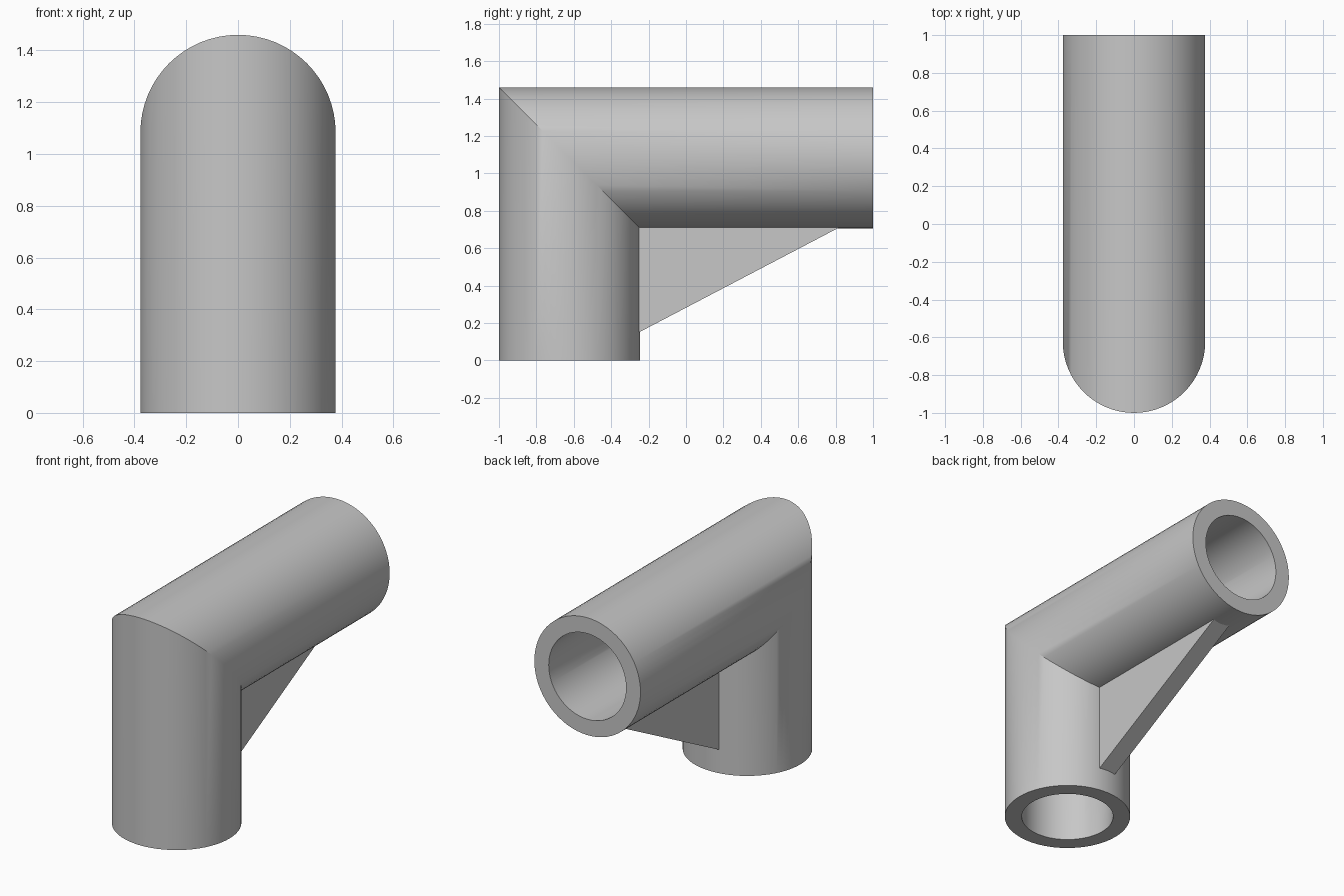
import bpy, bmesh, math

if "Cube" in bpy.data.objects:
    bpy.data.objects.remove(bpy.data.objects["Cube"])

R_OUT, R_IN = 0.377, 0.275      # pipe radii
Y_C, Z_C = -0.623, 1.083        # centre lines of the upright and level arms
SIDES = 64

grey = bpy.data.materials.new("plain grey")
grey.diffuse_color = (0.57, 0.57, 0.57, 1)
grey.use_nodes = True
grey.node_tree.nodes["Principled BSDF"].inputs["Base Color"].default_value = grey.diffuse_color


def make_object(name, bm):
    bmesh.ops.recalc_face_normals(bm, faces=bm.faces)
    mesh = bpy.data.meshes.new(name)
    bm.to_mesh(mesh)
    bm.free()
    mesh.materials.append(grey)
    obj = bpy.data.objects.new(name, mesh)
    bpy.context.collection.objects.link(obj)
    return obj


def ring(bm, radius, place):
    """Circle of points; place is 'foot', 'mitre' or 'mouth'."""
    points = []
    for i in range(SIDES):
        a = 2 * math.pi * i / SIDES
        x, d = radius * math.cos(a), radius * math.sin(a)
        y = 1.0 if place == "mouth" else Y_C + d
        z = 0.0 if place == "foot" else Z_C - d
        points.append(bm.verts.new((x, y, z)))
    return points


# Hollow mitred elbow: outside skin, mouth rim, bore, foot rim
bm = bmesh.new()
rings = [ring(bm, R_OUT, p) for p in ("foot", "mitre", "mouth")]
rings += [ring(bm, R_IN, p) for p in ("mouth", "mitre", "foot")]
for k, a in enumerate(rings):
    b = rings[(k + 1) % len(rings)]
    for i in range(SIDES):
        j = (i + 1) % SIDES
        bm.faces.new((a[i], a[j], b[j], b[i]))
elbow = make_object("elbow_pipe", bm)
bpy.context.view_layer.objects.active = elbow
elbow.select_set(True)
bpy.ops.object.shade_smooth_by_angle(angle=math.radians(30))

# Triangular web in the inner corner, sunk slightly into the pipe walls
HALF, SINK = 0.06, 0.04
y_in, z_in = Y_C + R_OUT, Z_C - R_OUT
slope = (z_in - 0.153) / (0.81 - y_in)
profile = [(y_in - SINK, 0.153 - SINK * slope),
           (0.81 + SINK / slope, z_in + SINK),
           (y_in - SINK, z_in + SINK)]
bm = bmesh.new()
face = bm.faces.new([bm.verts.new((-HALF, y, z)) for y, z in profile])
side = bmesh.ops.extrude_face_region(bm, geom=[face])["geom"]
bmesh.ops.translate(bm, vec=(2 * HALF, 0, 0),
                    verts=[v for v in side if isinstance(v, bmesh.types.BMVert)])
make_object("corner_gusset", bm)
